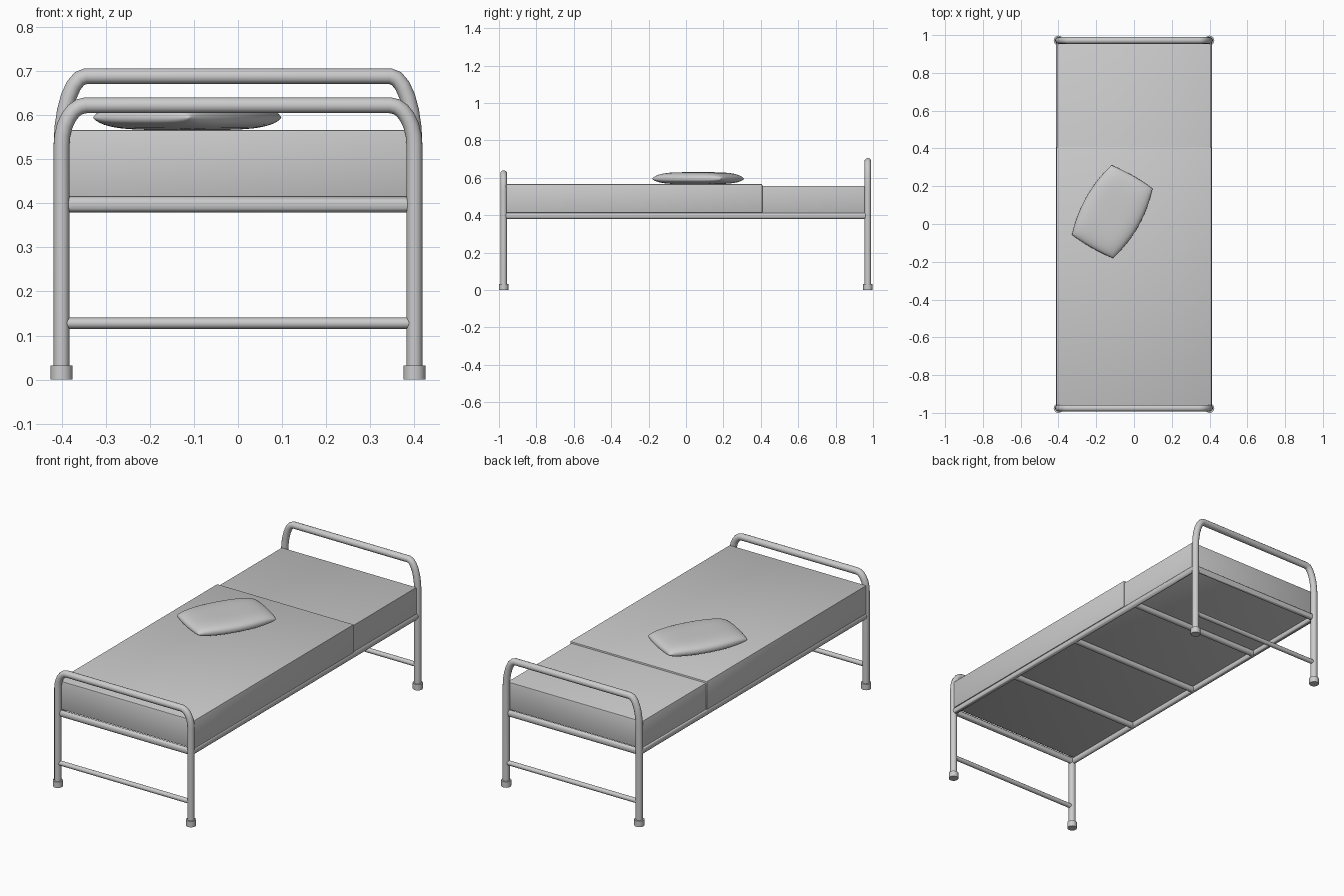
import bpy, bmesh, math
from mathutils import Matrix

if "Cube" in bpy.data.objects:
    bpy.data.objects.remove(bpy.data.objects["Cube"])

R = 0.018      # tube radius
PX = 0.40      # post x
PY = 0.975     # end frame y


def link(name, bm, smooth=True):
    me = bpy.data.meshes.new(name)
    bmesh.ops.recalc_face_normals(bm, faces=bm.faces[:])
    bm.to_mesh(me)
    bm.free()
    ob = bpy.data.objects.new(name, me)
    bpy.context.collection.objects.link(ob)
    if smooth:
        bpy.ops.object.select_all(action='DESELECT')
        ob.select_set(True)
        bpy.context.view_layer.objects.active = ob
        bpy.ops.object.shade_smooth_by_angle(angle=math.radians(40))
    return ob


def tube(name, pts, r=R, cyclic=False):
    cu = bpy.data.curves.new(name, 'CURVE')
    cu.dimensions = '3D'
    cu.bevel_depth = r
    cu.bevel_resolution = 4
    cu.use_fill_caps = True
    sp = cu.splines.new('POLY')
    sp.points.add(len(pts) - 1)
    for p, c in zip(sp.points, pts):
        p.co = (*c, 1)
    sp.use_cyclic_u = cyclic
    ob = bpy.data.objects.new(name, cu)
    bpy.context.collection.objects.link(ob)
    bpy.ops.object.select_all(action='DESELECT')
    ob.select_set(True)
    bpy.context.view_layer.objects.active = ob
    bpy.ops.object.convert(target='MESH')
    bpy.ops.object.shade_smooth_by_angle(angle=math.radians(40))
    return bpy.context.object


def end_frame(label, y, top):
    # bent hoop: straight legs, elliptical bends, flat top bar
    z0, bend = 0.53, 0.055
    half = [(PX, y, 0.01)]
    for i in range(7):
        a = math.pi / 2 * i / 6
        half.append((PX - bend + bend * math.cos(a), y,
                     z0 + (top - R - z0) * math.sin(a)))
    tube(label + "_hoop", half + [(-x, yy, z) for x, yy, z in reversed(half)])
    # lower stretcher
    tube(label + "_stretcher", [(-PX, y, 0.128), (PX, y, 0.128)], 0.0125)
    # foot caps
    for side, s in (("left", -1), ("right", 1)):
        bm = bmesh.new()
        bmesh.ops.create_cone(bm, cap_ends=True, segments=20, radius1=0.025,
                              radius2=0.025, depth=0.032,
                              matrix=Matrix.Translation((s * PX, y, 0.016)))
        link(f"{label}_{side}_foot_cap", bm)


end_frame("footboard", -PY, 0.64)
end_frame("headboard", PY - 0.003, 0.706)

# bed base: rail loop and cross bars
RZ = 0.397
tube("base_rail", [(-PX, -0.97, RZ), (PX, -0.97, RZ), (PX, 0.968, RZ), (-PX, 0.968, RZ)], cyclic=True)
for i, y in enumerate((-0.485, 0, 0.485)):
    tube(f"cross_bar_{i + 1}", [(-PX, y, RZ - 0.002), (PX, y, RZ - 0.002)], 0.016)


def slab(name, x, y0, y1, z0, z1):
    bm = bmesh.new()
    bmesh.ops.create_cube(bm, size=1, matrix=Matrix.Translation((0, (y0 + y1) / 2, (z0 + z1) / 2))
                          @ Matrix.Diagonal((2 * x, y1 - y0, z1 - z0, 1)))
    bmesh.ops.bevel(bm, geom=bm.edges[:], offset=0.004, segments=2, profile=0.5, affect='EDGES')
    return link(name, bm)


# mattress and the blanket wrapped over its lower part
slab("mattress", 0.405, -0.955, 0.955, 0.408, 0.557)
slab("blanket", 0.411, -0.962, 0.408, 0.412, 0.566)

# pillow: puffed grid with bulging sides and pointed corners
N = 24
L, W = 0.212, 0.125
bm = bmesh.new()
grid = {}
for i in range(N + 1):
    for j in range(N + 1):
        u = math.sin(math.pi / 2 * (2 * i / N - 1))
        v = math.sin(math.pi / 2 * (2 * j / N - 1))
        x = u * (L + 0.008 * (1 - v * v))
        y = v * (W + 0.033 * (1 - u * u))
        puff = max(0, (1 - u ** 4) * (1 - v ** 4)) ** 0.4
        rim = i in (0, N) or j in (0, N)
        grid[i, j, 1] = bm.verts.new((x, y, 0.036 * puff))
        grid[i, j, 0] = grid[i, j, 1] if rim else bm.verts.new((x, y, -0.028 * puff))
for k in (0, 1):
    for i in range(N):
        for j in range(N):
            q = [grid[i, j, k], grid[i + 1, j, k], grid[i + 1, j + 1, k], grid[i, j + 1, k]]
            if k == 1 or not bm.faces.get(q):
                bm.faces.new(q if k else q[::-1])
pillow = link("pillow", bm, smooth=False)
for p in pillow.data.polygons:
    p.use_smooth = True
pillow.location = (-0.115, 0.065, 0.594)
pillow.rotation_euler = (0, 0, math.radians(60.4))
